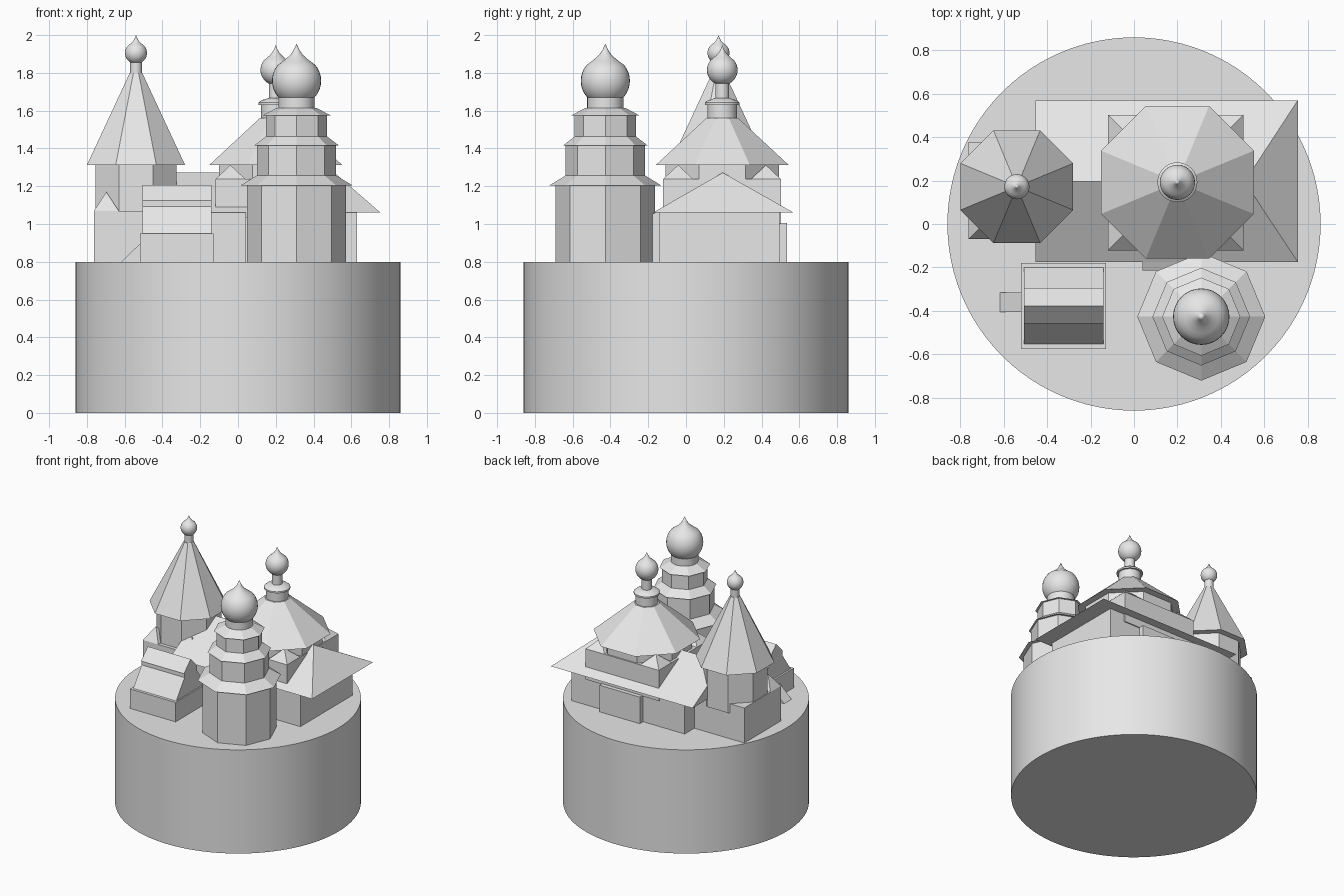
import bpy, math

if "Cube" in bpy.data.objects:
    bpy.data.objects.remove(bpy.data.objects["Cube"])

# One plain stone grey for everything
mat = bpy.data.materials.new("stone_grey")
mat.diffuse_color = (0.8, 0.8, 0.8, 1)
mat.use_nodes = True
mat.node_tree.nodes["Principled BSDF"].inputs["Base Color"].default_value = mat.diffuse_color


def make(name, verts, faces, smooth=False):
    me = bpy.data.meshes.new(name)
    me.from_pydata(verts, [], faces)
    me.materials.append(mat)
    me.update()
    ob = bpy.data.objects.new(name, me)
    bpy.context.collection.objects.link(ob)
    if smooth:
        bpy.ops.object.select_all(action='DESELECT')
        ob.select_set(True)
        bpy.context.view_layer.objects.active = ob
        bpy.ops.object.shade_smooth_by_angle(angle=math.radians(35))
    return ob


def lathe(name, cx, cy, profile, n=8, turn=0.0):
    """Rings of (radius, z) from bottom to top; radius 0 closes to a point."""
    verts, rings, faces = [], [], []
    for r, z in profile:
        if r == 0:
            rings.append([len(verts)] * n)
            verts.append((cx, cy, z))
        else:
            rings.append(list(range(len(verts), len(verts) + n)))
            for i in range(n):
                a = turn + 2 * math.pi * i / n
                verts.append((cx + r * math.cos(a), cy + r * math.sin(a), z))
    for lo, hi in zip(rings, rings[1:]):
        for i in range(n):
            j = (i + 1) % n
            f = [lo[i], lo[j], hi[j], hi[i]]
            faces.append(list(dict.fromkeys(f)))
    if profile[0][0]:
        faces.append(rings[0][::-1])
    if profile[-1][0]:
        faces.append(rings[-1])
    return make(name, verts, faces, n > 12)


def box(name, x0, x1, y0, y1, z0, z1):
    return prism(name, x0, x1, [(y0, z0), (y1, z0), (y1, z1), (y0, z1)])


def prism(name, x0, x1, pts):
    """Extrude a counter-clockwise (y, z) outline along x."""
    n = len(pts)
    verts = [(x, y, z) for x in (x0, x1) for y, z in pts]
    faces = [list(range(n))[::-1], list(range(n, 2 * n))]
    faces += [[i, (i + 1) % n, (i + 1) % n + n, i + n] for i in range(n)]
    return make(name, verts, faces)


def onion(name, cx, cy, r, zc, tip):
    """Onion dome: sphere whose top is drawn out into a point."""
    prof = [(r * math.cos(math.radians(a)), zc + r * math.sin(math.radians(a)))
            for a in range(-70, 41, 10)]
    z0, h = prof[-1][1], tip - prof[-1][1]
    prof += [(r * k, z0 + h * t) for k, t in
             ((0.60, 0.14), (0.42, 0.30), (0.25, 0.48), (0.12, 0.70), (0, 1))]
    lathe(name, cx, cy, prof, 32)


def corner_pyramids(name, x0, x1, y0, y1, size, z0, z1, ys=None):
    h = size / 2
    for x in (x0 + h, x1 - h):
        for y in (ys or (y0 + h, y1 - h)):
            lathe(name, x, y, [(h * math.sqrt(2), z0), (0, z1)], 4, math.pi / 4)


FLAT = math.pi / 8                 # turns an octagon flat side to the front
K = 1 / math.cos(FLAT)             # apothem to corner radius

# Round pedestal
lathe("round_pedestal", 0, 0, [(0.86, 0), (0.86, 0.8)], 96)

# Main hall with a roof gabled on the left and hipped on the right
box("hall_walls", -0.335, 0.63, -0.14, 0.495, 0.8, 1.07)
rx0, rx1, ry0, ry1, rz, top = -0.455, 0.755, -0.175, 0.57, 1.06, 1.272
make("hall_roof",
     [(rx0, ry0, rz), (rx1, ry0, rz), (rx1, ry1, rz), (rx0, ry1, rz),
      (rx0, 0.195, top), (0.51, 0.195, top)],
     [(3, 2, 1, 0), (0, 1, 5, 4), (2, 3, 4, 5), (1, 2, 5), (3, 0, 4)])
box("back_porch", 0.02, 0.365, 0.48, 0.535, 0.8, 1.005)
prism("tower_passage", 0.04, 0.34,
      [(-0.215, 0.8), (-0.1, 0.8), (-0.1, 1.09), (-0.215, 1.035)])

# Central tower on the hall
cx, cy = 0.2, 0.192
box("central_base", -0.12, 0.505, -0.122, 0.503, 1.0, 1.237)
corner_pyramids("central_corner_pyramid", -0.12, 0.505, -0.122, 0.503,
                0.16, 1.237, 1.312)
lathe("central_drum", cx, cy, [(0.3 * K, 1.2), (0.3 * K, 1.32)], 8, FLAT)
lathe("central_roof", cx, cy, [(0.352 * K, 1.312), (0.085 * K, 1.56)], 8, FLAT)
lathe("central_neck", cx, cy, [(0.078, 1.53), (0.078, 1.635)], 32)
lathe("central_cap", cx, cy, [(0.092, 1.63), (0.092, 1.642), (0.075, 1.656),
                              (0.036, 1.667)], 32)
lathe("central_spire_neck", cx, cy, [(0.036, 1.65), (0.036, 1.76)], 24)
onion("central_dome", cx, cy, 0.081, 1.815, 1.947)

# Tall tent-roofed tower
tx, ty = -0.54, 0.172
box("tent_base", -0.762, -0.325, -0.07, 0.377, 0.8, 1.07)
corner_pyramids("tent_corner_pyramid", -0.762, -0.325, -0.07, 0.377,
                0.13, 1.07, 1.17, [-0.005])
lathe("tent_drum", tx, ty, [(0.215 * K, 1.0), (0.215 * K, 1.32)], 8, FLAT)
lathe("tent_roof", tx, ty, [(0.26 * K, 1.312), (0.033 * K, 1.8)], 8, FLAT)
lathe("tent_neck", tx, ty, [(0.031, 1.78), (0.031, 1.875)], 24)
onion("tent_dome", tx, ty, 0.058, 1.905, 2.0)

# Stacked octagonal tower: (wall radius, bottom, top, eave radius, roof top r, z)
ox, oy = 0.31, -0.427
for r, z0, z1, er, tr, zt in ((0.263, 0.8, 1.21, 0.295, 0.205, 1.26),
                              (0.21, 1.24, 1.42, 0.225, 0.16, 1.465),
                              (0.162, 1.45, 1.58, 0.18, 0.105, 1.615)):
    lathe("tier_wall", ox, oy, [(r, z0), (r, z1)])
    lathe("tier_eave", ox, oy, [(er, z1 - 0.005), (tr, zt)])
lathe("tier_neck", ox, oy, [(0.096, 1.6), (0.096, 1.69)], 32)
onion("tier_dome", ox, oy, 0.13, 1.758, 1.955)

# Small house with a stepped gable roof and a side ramp
hy = -0.377
box("house_walls", -0.52, -0.13, -0.575, -0.18, 0.8, 0.95)
right = [(0.18, 0.945), (0.075, 1.092), (0.075, 1.125), (0.082, 1.125)]
outline = [(hy + d, z) for d, z in right] + [(hy, 1.206)]
outline += [(hy - d, z) for d, z in right[::-1]]
prism("house_roof", -0.506, -0.14, outline)
make("house_ramp",
     [(x, y, z) for y in (-0.405, -0.315)
      for x, z in ((-0.617, 0.8), (-0.51, 0.8), (-0.51, 0.905))],
     [(0, 1, 2), (5, 4, 3), (0, 3, 4, 1), (1, 4, 5, 2), (2, 5, 3, 0)])
